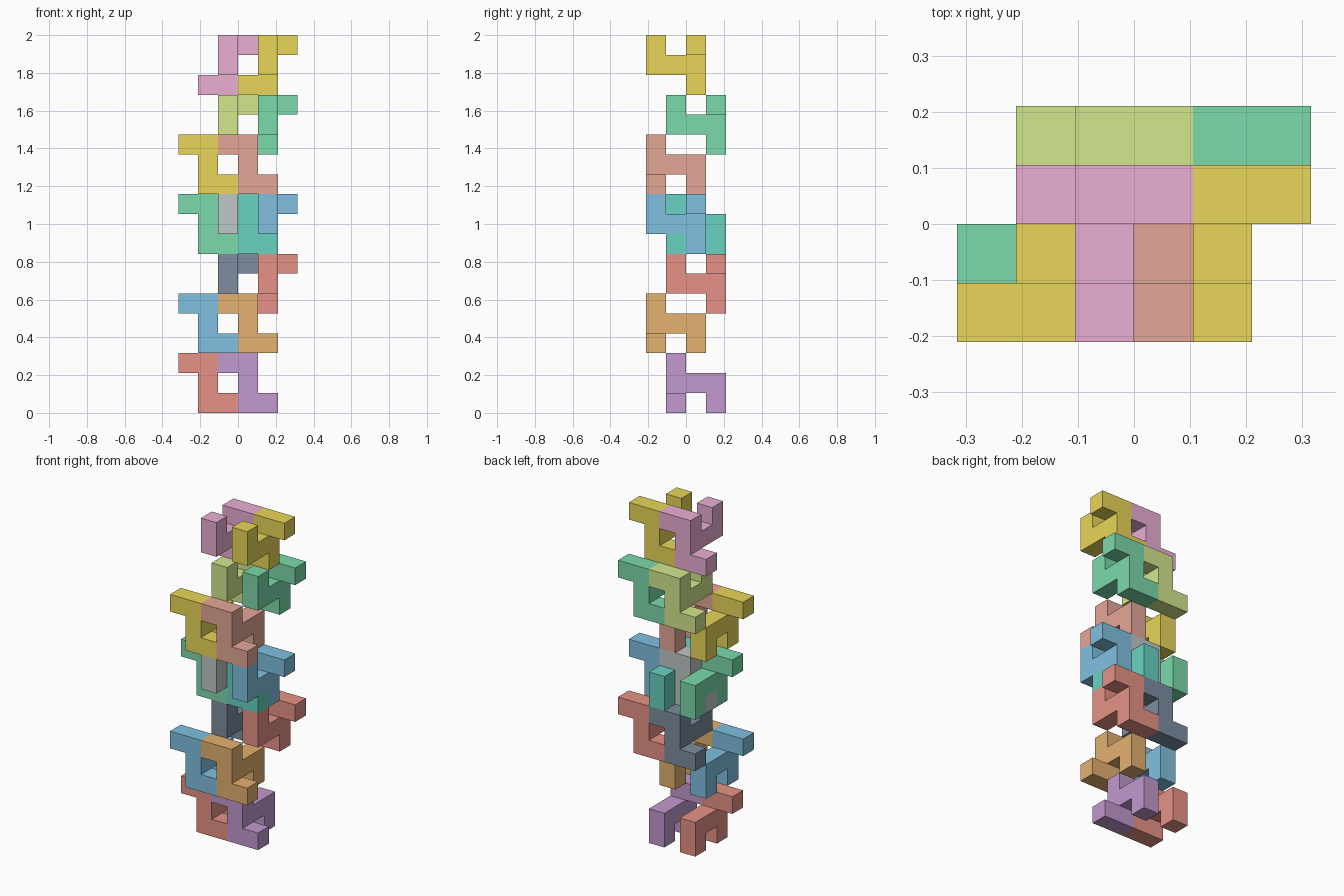
import bpy, bmesh
from mathutils import Vector

if "Cube" in bpy.data.objects:
    bpy.data.objects.remove(bpy.data.objects["Cube"])

U = 2 / 19  # one cube cell; the tower is 19 cells tall

# Eight-cell piece: a Z-shaped front plate plus a hook reaching back and down
PIECE = [(0, 0, 0), (1, 0, 0), (0, 0, 1), (-1, 0, 2), (0, 0, 2),
         (0, 1, 1), (0, 2, 1), (0, 2, 0)]
# The same piece turned half a turn about x: plate at the back, hook up in front
TURNED = [(x, 2 - y, 2 - z) for x, y, z in PIECE]
AXES = [Vector(v) for v in ((1, 0, 0), (0, 1, 0), (0, 0, 1))]


def material(name, rgb):
    mat = bpy.data.materials.new(name)
    mat.diffuse_color = (*rgb, 1)
    mat.use_nodes = True
    mat.node_tree.nodes["Principled BSDF"].inputs["Base Color"].default_value = mat.diffuse_color
    return mat


def build_piece(name, cells, origin, rgb):
    """Skin the outside of a set of cells and merge flat faces."""
    cells = set(cells)
    bm = bmesh.new()
    for c in cells:
        for a in range(3):
            n, s, t = AXES[a], AXES[(a + 1) % 3], AXES[(a + 2) % 3]
            for side in (-1, 1):
                if tuple(int(v) for v in Vector(c) + n * side) in cells:
                    continue
                p = Vector(c) + (n if side > 0 else Vector())
                quad = [p, p + s, p + s + t, p + t]
                if side < 0:
                    quad.reverse()
                bm.faces.new([bm.verts.new(q * U) for q in quad])
    bmesh.ops.remove_doubles(bm, verts=bm.verts, dist=1e-4)
    bmesh.ops.dissolve_limit(bm, angle_limit=0.01, verts=bm.verts, edges=bm.edges)
    mesh = bpy.data.meshes.new(name)
    bm.to_mesh(mesh)
    bm.free()
    obj = bpy.data.objects.new(name, mesh)
    obj.location = Vector(origin) * U
    bpy.context.collection.objects.link(obj)
    if rgb:
        mesh.materials.append(material(name + "_colour", rgb))


RED, PURPLE = (0.79, 0.29, 0.24), (0.54, 0.32, 0.62)
BLUE, ORANGE = (0.22, 0.53, 0.75), (0.78, 0.44, 0.16)
DARK, GREEN = (0.20, 0.27, 0.35), (0.20, 0.70, 0.41)
TEAL, YELLOW = (0.14, 0.65, 0.54), (0.82, 0.67, 0.10)
GREY, SALMON = (0.52, 0.57, 0.58), (0.78, 0.39, 0.31)
LIME, PINK = (0.65, 0.81, 0.27), (0.83, 0.43, 0.66)

# Layers: name, shape, left x, front y, base z, left colour, right colour
LAYERS = [
    ("base", PIECE, -2, -1, 0, RED, PURPLE),
    ("second", PIECE, -2, -2, 3, BLUE, ORANGE),
    ("third", TURNED, -1, -1, 5, DARK, RED),
    ("middle", PIECE, -2, -1, 8, GREEN, TEAL),
    ("interlocked", TURNED, -1, -2, 8, GREY, BLUE),
    ("sixth", PIECE, -2, -2, 11, YELLOW, SALMON),
    ("seventh", TURNED, -1, -1, 13, LIME, GREEN),
    ("top", TURNED, -1, -2, 16, PINK, YELLOW),
]
for name, shape, x, y, z, left, right in LAYERS:
    build_piece(name + "_left_block", shape, (x, y, z), left)
    build_piece(name + "_right_block", shape, (x + 2, y, z), right)
